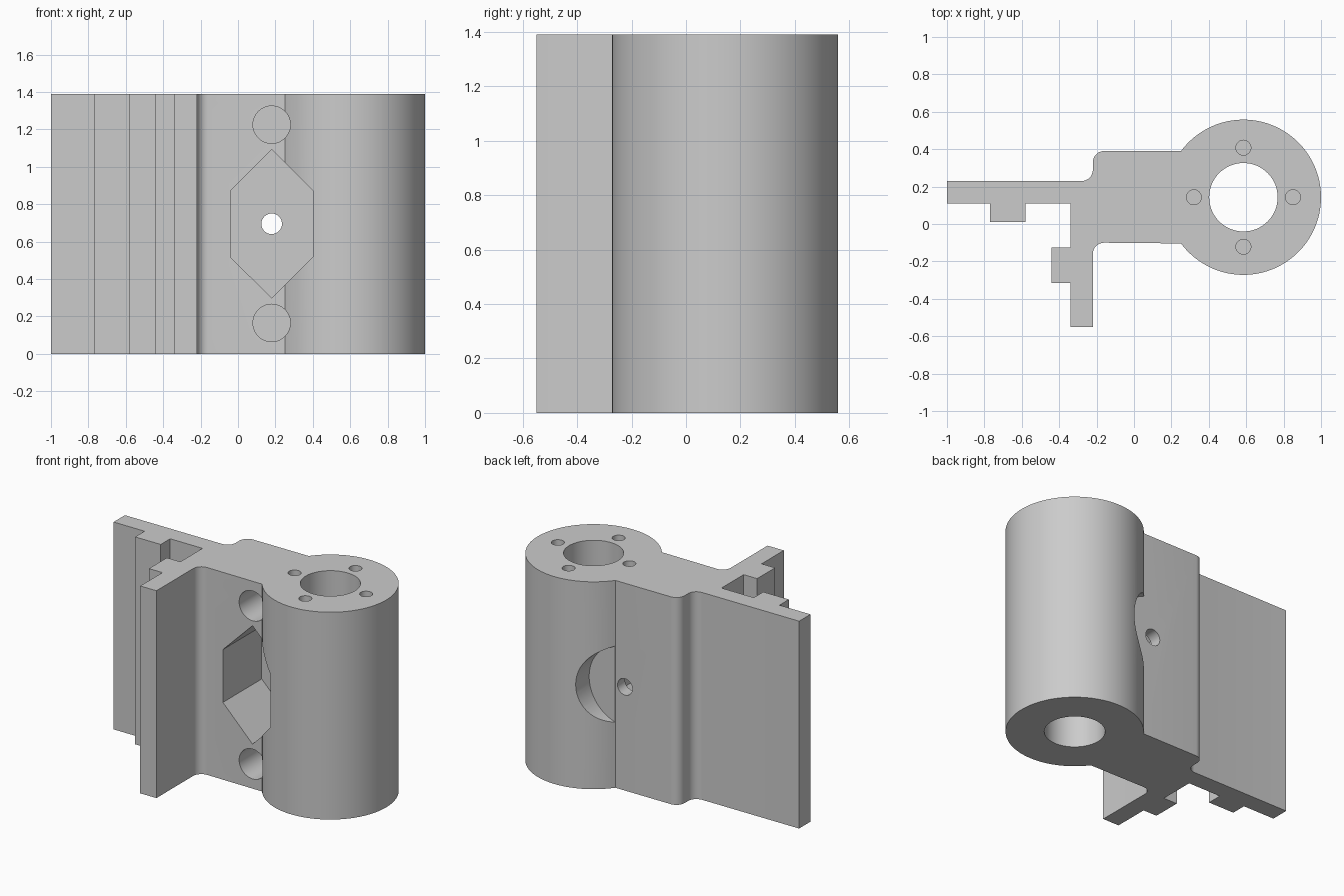
import bpy, bmesh
from math import sin, cos, asin, pi, radians
from mathutils import Matrix

if "Cube" in bpy.data.objects:
    bpy.data.objects.remove(bpy.data.objects["Cube"], do_unlink=True)

H = 1.39                      # height of the extrusion
CX, CY, R = 0.585, 0.143, 0.415   # barrel centre and radius
BACK, FRONT = 0.39, -0.10     # faces of the web
HZ = H / 2

grey = bpy.data.materials.new("grey")
grey.use_nodes = True
colour = (0.6, 0.6, 0.6, 1)
grey.diffuse_color = colour
grey.node_tree.nodes["Principled BSDF"].inputs["Base Color"].default_value = colour


def arc(cx, cy, r, a0, a1, n):
    return [(cx + r * cos(a0 + (a1 - a0) * i / n),
             cy + r * sin(a0 + (a1 - a0) * i / n)) for i in range(n + 1)]


def prism(name, points, depth, matrix=Matrix()):
    """Extrude a flat outline along its local z."""
    bm = bmesh.new()
    face = bm.faces.new([bm.verts.new((x, y, 0)) for x, y in points])
    ext = bmesh.ops.extrude_face_region(bm, geom=[face])
    top = [v for v in ext["geom"] if isinstance(v, bmesh.types.BMVert)]
    bmesh.ops.translate(bm, verts=top, vec=(0, 0, depth))
    bmesh.ops.transform(bm, matrix=matrix, verts=bm.verts)
    bmesh.ops.recalc_face_normals(bm, faces=bm.faces)
    mesh = bpy.data.meshes.new(name)
    bm.to_mesh(mesh)
    bm.free()
    mesh.materials.append(grey)
    obj = bpy.data.objects.new(name, mesh)
    bpy.context.collection.objects.link(obj)
    return obj


def circle(cx, cy, r, n=48):
    return arc(cx, cy, r, 0, 2 * pi, n)[:-1]


def along_y(y):
    """Local x, y, z become world x, z, y, starting at depth y."""
    return Matrix(((1, 0, 0, 0), (0, 0, 1, y), (0, 1, 0, 0), (0, 0, 0, 1)))


# Bracket outline: barrel, web with fillets, leg and arm with ribs
a = pi - asin((BACK - CY) / R)
f = 0.06
outline = arc(CX, CY, R, a, -a, 96)
outline += arc(-0.22 + f, FRONT - f, f, pi / 2, pi, 8)
outline += [(-0.22, -0.55), (-0.34, -0.55), (-0.34, -0.315), (-0.44, -0.315),
            (-0.44, -0.125), (-0.34, -0.125), (-0.34, 0.11),
            (-0.58, 0.11), (-0.58, 0.01), (-0.77, 0.01), (-0.77, 0.11),
            (-1, 0.11), (-1, 0.23)]
outline += arc(-0.22 - f, 0.23 + f, f, -pi / 2, 0, 8)
outline += arc(-0.22 + f, BACK - f, f, pi, pi / 2, 8)
bracket = prism("bracket", outline, H)

# Barrel bore and four blind screw holes
cutters = [prism("bore_cutter", circle(CX, CY, 0.183, 64), H + 0.2,
                 Matrix.Translation((0, 0, -0.1)))]
for i in range(4):
    x, y = CX + 0.265 * cos(i * pi / 2), CY + 0.265 * sin(i * pi / 2)
    cutters.append(prism("screw_hole_cutter", circle(x, y, 0.04, 24), 0.4,
                         Matrix.Translation((0, 0, H - 0.3))))

# Front hexagonal pocket, two blind round holes, cross hole, back spot face
hx, w, side, tip = 0.18, 0.221, 0.177, 0.397
hexagon = [(hx, HZ + tip), (hx + w, HZ + side), (hx + w, HZ - side),
           (hx, HZ - tip), (hx - w, HZ - side), (hx - w, HZ + side)]
cutters.append(prism("pocket_cutter", hexagon, 0.71, along_y(-0.4)))
for s in (-1, 1):
    cutters.append(prism("round_hole_cutter", circle(hx, HZ + s * 0.53, 0.1),
                         0.71, along_y(-0.4)))
cutters.append(prism("cross_hole_cutter", circle(hx, HZ, 0.055, 32), 1.2,
                     along_y(-0.5)))
cutters.append(prism("spot_face_cutter", circle(hx, HZ, 0.265, 64), 0.4,
                     along_y(BACK + 0.0005)))

bpy.context.view_layer.objects.active = bracket
for c in cutters:
    mod = bracket.modifiers.new("cut", "BOOLEAN")
    mod.operation, mod.solver, mod.object = "DIFFERENCE", "EXACT", c
    bpy.ops.object.modifier_apply(modifier=mod.name)
    bpy.data.objects.remove(c, do_unlink=True)

bpy.ops.object.select_all(action="DESELECT")
bracket.select_set(True)
bpy.ops.object.shade_smooth_by_angle(angle=radians(30))
